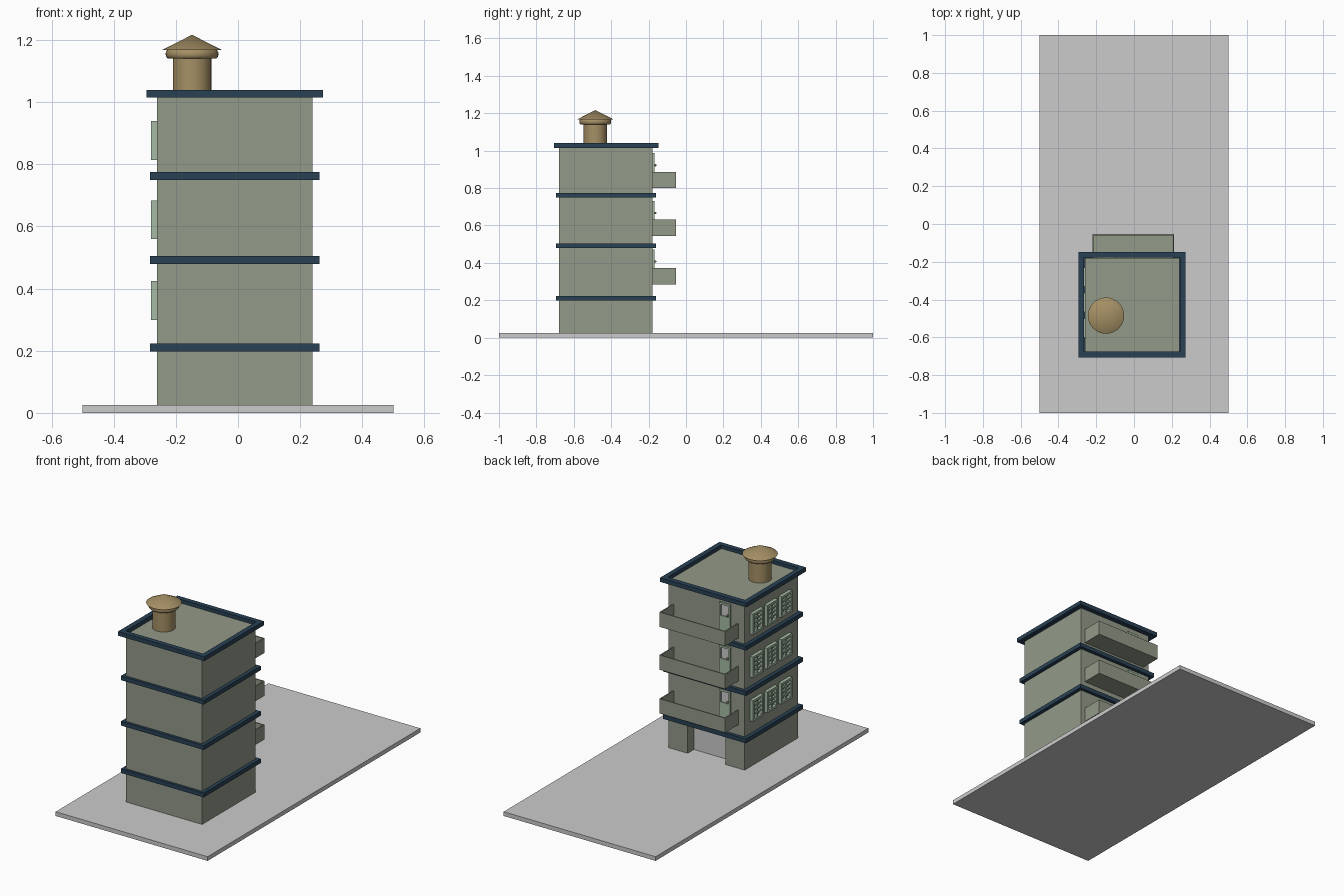
import bpy, bmesh, math
from mathutils import Vector

if "Cube" in bpy.data.objects:
    bpy.data.objects.remove(bpy.data.objects["Cube"])


def mat(name, r, g, b):
    m = bpy.data.materials.new(name)
    m.diffuse_color = (r, g, b, 1)
    m.use_nodes = True
    m.node_tree.nodes["Principled BSDF"].inputs["Base Color"].default_value = m.diffuse_color
    return m


WALL = mat("wall_paint", 0.29, 0.32, 0.25)
TRIM = mat("trim_paint", 0.022, 0.053, 0.09)
TANK = mat("tank_paint", 0.38, 0.28, 0.13)
FRAME = mat("frame_paint", 0.38, 0.50, 0.38)


def finish(name, bm, material=None):
    bmesh.ops.recalc_face_normals(bm, faces=bm.faces)
    me = bpy.data.meshes.new(name)
    bm.to_mesh(me)
    bm.free()
    ob = bpy.data.objects.new(name, me)
    bpy.context.collection.objects.link(ob)
    if material:
        me.materials.append(material)
    return ob


def boxes(name, specs, material=None):
    """One object from boxes given as (x0, x1, y0, y1, z0, z1)."""
    bm = bmesh.new()
    for x0, x1, y0, y1, z0, z1 in specs:
        for v in bmesh.ops.create_cube(bm, size=1)["verts"]:
            v.co = Vector((x0 if v.co.x < 0 else x1,
                           y0 if v.co.y < 0 else y1,
                           z0 if v.co.z < 0 else z1))
    return finish(name, bm, material)


def prism(name, outline, z0, z1, material):
    bm = bmesh.new()
    f = bm.faces.new([bm.verts.new((x, y, z0)) for x, y in outline])
    new = bmesh.ops.extrude_face_region(bm, geom=[f])["geom"]
    bmesh.ops.translate(bm, vec=(0, 0, z1 - z0),
                        verts=[v for v in new if isinstance(v, bmesh.types.BMVert)])
    return finish(name, bm, material)


def lathe(name, profile, centre, material, n=32):
    bm = bmesh.new()
    vs = [bm.verts.new((r, 0, z)) for r, z in profile]
    es = [bm.edges.new(p) for p in zip(vs, vs[1:])]
    bmesh.ops.spin(bm, geom=vs + es, axis=(0, 0, 1), cent=(0, 0, 0),
                   angle=2 * math.pi, steps=n, use_duplicate=False)
    bmesh.ops.remove_doubles(bm, verts=bm.verts, dist=1e-5)
    ob = finish(name, bm, material)
    ob.location = (*centre, 0)
    bpy.context.view_layer.objects.active = ob
    ob.select_set(True)
    bpy.ops.object.shade_smooth_by_angle(angle=math.radians(35))
    ob.select_set(False)
    return ob


def ring(name, x0, x1, y0, y1, z0, z1, w):
    """Four beams around the building."""
    return boxes(name, [(x0, x1, y0, y0 + w, z0, z1), (x0, x1, y1 - w, y1, z0, z1),
                        (x0, x0 + w, y0 + w, y1 - w, z0, z1),
                        (x1 - w, x1, y0 + w, y1 - w, z0, z1)], TRIM)


X0, X1, Y0, Y1 = -0.26, 0.24, -0.68, -0.18

# ground plot
boxes("ground_slab", [(-0.5, 0.5, -1, 1, 0, 0.025)])

# ground floor with recessed entrance, and upper floors
G0, G1, GY = -0.135, 0.115, -0.245
prism("ground_floor", [(X0, Y0), (X1, Y0), (X1, Y1), (G1, Y1), (G1, GY),
                       (G0, GY), (G0, Y1), (X0, Y1)], 0.025, 0.20, WALL)
boxes("upper_floors", [(X0, X1, Y0, Y1, 0.20, 1.02)], WALL)
boxes("garage_door", [(G0, G1, GY, GY + 0.006, 0.025, 0.20)])

# trim bands between floors and roof edge
for i, z in enumerate((0.198, 0.48, 0.75)):
    ring(f"floor_band_{i + 1}", -0.283, 0.262, -0.696, -0.16, z, z + 0.025, 0.03)
ring("roof_edge", -0.295, 0.273, -0.706, -0.147, 1.015, 1.04, 0.03)

for i, z in enumerate((0.285, 0.545, 0.80)):
    # balcony: open-topped tray
    a, b, y, t, h = -0.22, 0.213, -0.053, 0.007, 0.087
    boxes(f"balcony_{i + 1}", [
        (a, b, Y1, y, z, z + t),
        (a, b, y - t, y, z + t, z + h),
        (a, a + t, Y1, y - t, z + t, z + h),
        (b - t, b, Y1, y - t, z + t, z + h)], WALL)

    # balcony door: frame, lower panel, glass and handle
    d0, d1, top = -0.17, -0.1, z + 0.187
    boxes(f"door_frame_{i + 1}", [
        (d0, d0 + 0.01, Y1, Y1 + 0.011, z, top),
        (d1 - 0.01, d1, Y1, Y1 + 0.011, z, top),
        (d0 + 0.01, d1 - 0.01, Y1, Y1 + 0.011, top - 0.012, top),
        (d0 + 0.01, d1 - 0.01, Y1, Y1 + 0.011, z, z + 0.11)], FRAME)
    boxes(f"door_glass_{i + 1}",
          [(d0 + 0.01, d1 - 0.01, Y1, Y1 + 0.004, z + 0.11, top - 0.012)])
    bm = bmesh.new()
    bmesh.ops.create_uvsphere(bm, u_segments=12, v_segments=8, radius=0.006)
    finish(f"door_handle_{i + 1}", bm, TANK).location = (d0 + 0.012, Y1 + 0.016, z + 0.122)

    # three paned windows on the left side
    w0, wt = z + 0.014, z + 0.139
    for j, yc in enumerate((-0.28, -0.415, -0.55)):
        l, r, xo, f = yc - 0.05, yc + 0.05, X0 - 0.02, 0.013
        bars = [(xo, X0, l, l + f, w0, wt), (xo, X0, r - f, r, w0, wt),
                (xo, X0, l + f, r - f, w0, w0 + f), (xo, X0, l + f, r - f, wt - f, wt),
                (xo + 0.005, X0, yc - 0.006, yc + 0.006, w0 + f, wt - f)]
        for k in (1, 2, 3):
            zb = w0 + f + k * (wt - w0 - 2 * f) / 4
            bars.append((xo + 0.006, X0, l + f, r - f, zb - 0.004, zb + 0.004))
        boxes(f"window_{i + 1}_{j + 1}", bars, FRAME)

# rooftop water tank
C = (-0.148, -0.485)
lathe("tank_body", [(0, 1.02), (0.062, 1.02), (0.062, 1.15), (0, 1.15)], C, TANK)
rim = [(0.075 + 0.01 * math.cos(a), 1.155 + 0.015 * math.sin(a))
       for a in [math.radians(-90 + 22.5 * k) for k in range(9)]]
lathe("tank_rim", [(0, 1.14)] + rim + [(0, 1.17)], C, TANK)
lathe("tank_lid", [(0, 1.168), (0.096, 1.168), (0, 1.217)], C, TANK)
